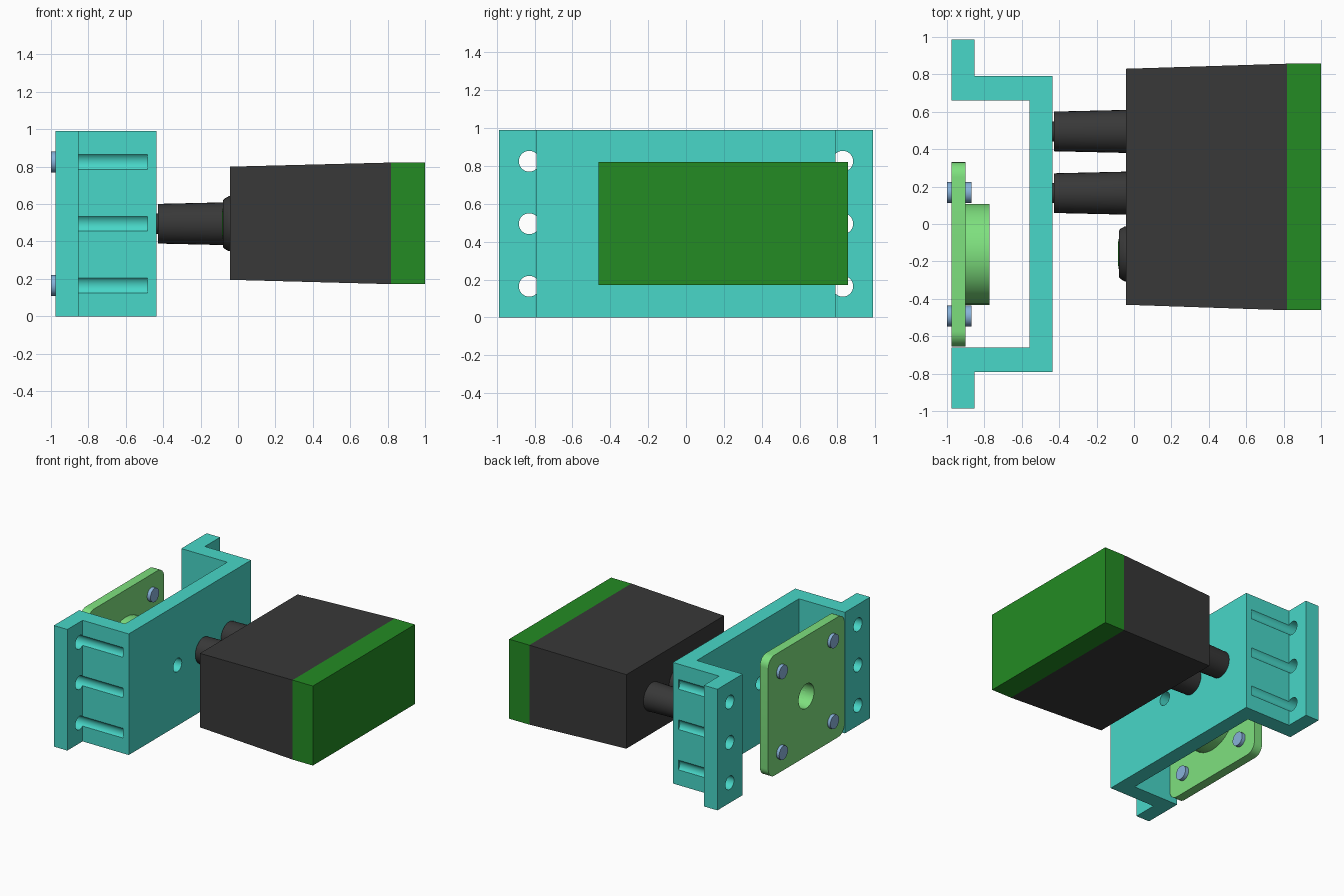
import bpy, bmesh, math

if "Cube" in bpy.data.objects:
    bpy.data.objects.remove(bpy.data.objects["Cube"])

def mat(name, rgb):
    m = bpy.data.materials.new(name)
    m.diffuse_color = (*rgb, 1)
    m.use_nodes = True
    m.node_tree.nodes["Principled BSDF"].inputs["Base Color"].default_value = m.diffuse_color
    return m

TEAL = mat("turquoise", (0.065, 0.68, 0.58))
CHARCOAL = mat("charcoal", (0.04, 0.04, 0.04))
GREEN = mat("dark_green", (0.017, 0.26, 0.017))
LIME = mat("light_green", (0.21, 0.75, 0.21))
STEEL = mat("steel_blue", (0.25, 0.45, 0.70))
MID = 0.495                      # common centre height
PLATE_Y = -0.162                 # centre of the small plate

def finish(name, bm, material):
    bmesh.ops.recalc_face_normals(bm, faces=bm.faces[:])
    me = bpy.data.meshes.new(name)
    bm.to_mesh(me)
    bm.free()
    ob = bpy.data.objects.new(name, me)
    bpy.context.collection.objects.link(ob)
    if material:
        me.materials.append(material)
    return ob

def smooth(ob):
    bpy.ops.object.select_all(action='DESELECT')
    ob.select_set(True)
    bpy.context.view_layer.objects.active = ob
    bpy.ops.object.shade_smooth_by_angle(angle=math.radians(30))

def add_turned(bm, y, z, profile, n=32):
    """Solid of revolution about an x-parallel axis; profile = [(x, r), ...]."""
    rings = [[bm.verts.new((x, y + r * math.cos(2 * math.pi * i / n),
                            z + r * math.sin(2 * math.pi * i / n)))
              for i in range(n)] for x, r in profile]
    for a, b in zip(rings, rings[1:]):
        for i in range(n):
            j = (i + 1) % n
            bm.faces.new((a[i], a[j], b[j], b[i]))
    bm.faces.new(rings[0][::-1])
    bm.faces.new(rings[-1])

def turned(name, y, z, profile, material):
    bm = bmesh.new()
    add_turned(bm, y, z, profile)
    ob = finish(name, bm, material)
    smooth(ob)
    return ob

def loft(name, a, b, material):
    """Closed solid between two matching outlines."""
    bm = bmesh.new()
    va, vb = [[bm.verts.new(p) for p in o] for o in (a, b)]
    bm.faces.new(va)
    bm.faces.new(vb[::-1])
    for i in range(len(va)):
        j = (i + 1) % len(va)
        bm.faces.new((va[i], va[j], vb[j], vb[i]))
    return finish(name, bm, material)

def rect(x, y0, y1, z0, z1):
    return [(x, y0, z0), (x, y1, z0), (x, y1, z1), (x, y0, z1)]

def drill(ob, holes):
    """Cut round x-parallel holes (x0, x1, y, z, r) and apply the result."""
    bm = bmesh.new()
    for x0, x1, y, z, r in holes:
        add_turned(bm, y, z, [(x0, r), (x1, r)])
    cutter = finish("cutter", bm, None)
    cutter.hide_render = True
    mod = ob.modifiers.new("drill", 'BOOLEAN')
    mod.operation, mod.solver, mod.object = 'DIFFERENCE', 'EXACT', cutter
    dg = bpy.context.evaluated_depsgraph_get()
    me = bpy.data.meshes.new_from_object(ob.evaluated_get(dg))
    ob.modifiers.clear()
    ob.data = me
    bpy.data.objects.remove(cutter)
    smooth(ob)

# Hat-shaped bracket: half profile mirrored in y, extruded upward
half = [(-0.975, 0.66), (-0.975, 0.987), (-0.853, 0.987), (-0.853, 0.79), (-0.435, 0.79)]
outline = [(-0.56, 0.66)] + half
outline += [(x, -y) for x, y in reversed(outline)]
bracket = loft("bracket", [(x, y, 0) for x, y in outline],
               [(x, y, 0.99) for x, y in outline], TEAL)
holes = [(-1.1, -0.485, s * 0.828, z, 0.055) for s in (-1, 1) for z in (0.165, MID, 0.825)]
holes += [(-0.65, -0.4, y, MID, 0.055) for y in (-0.16, 0.165, 0.495)]
drill(bracket, holes)

# Tapered housing and its end cover
wide = rect(0.817, -0.461, 0.857, 0.172, 0.822)
loft("housing", rect(-0.042, -0.432, 0.83, 0.195, 0.80), wide, CHARCOAL)
loft("end_cover", wide, rect(1.0, -0.461, 0.857, 0.172, 0.822), GREEN)

# Two barrels with small tips, plus a low collar with a green lens
for i, y in enumerate((0.165, 0.495)):
    turned(f"barrel_{i + 1}", y, MID,
           [(-0.438, 0.054), (-0.428, 0.054), (-0.428, 0.106), (-0.042, 0.115)], CHARCOAL)
turned("collar", -0.16, MID, [(-0.08, 0.125), (-0.072, 0.134), (-0.05, 0.147), (-0.042, 0.147)], CHARCOAL)
turned("lens", -0.16, MID, [(-0.086, 0.055), (-0.079, 0.095)], GREEN)

# Square plate with rounded corners
R, H = 0.08, 0.4925
ring = []
for k, (sy, sz) in enumerate(((1, 1), (-1, 1), (-1, -1), (1, -1))):
    for i in range(9):
        a = math.pi / 2 * (k + i / 8)
        ring.append((PLATE_Y + sy * (H - R) + R * math.cos(a), MID + sz * (H - R) + R * math.sin(a)))
plate = loft("mounting_plate", [(-0.975, y, z) for y, z in ring],
             [(-0.90, y, z) for y, z in ring], LIME)
BORE = [(-1.1, -0.7, PLATE_Y, MID, 0.10)]
drill(plate, BORE)

# Round boss on the plate, with the same bore
boss = turned("boss", PLATE_Y, MID, [(-0.90, 0.27), (-0.772, 0.27)], LIME)
drill(boss, BORE)

# Four pins at the plate corners
for sy in (-1, 1):
    for sz in (-1, 1):
        turned("pin", PLATE_Y + sy * 0.33, MID + sz * 0.33, [(-1.0, 0.056), (-0.87, 0.056)], STEEL)
